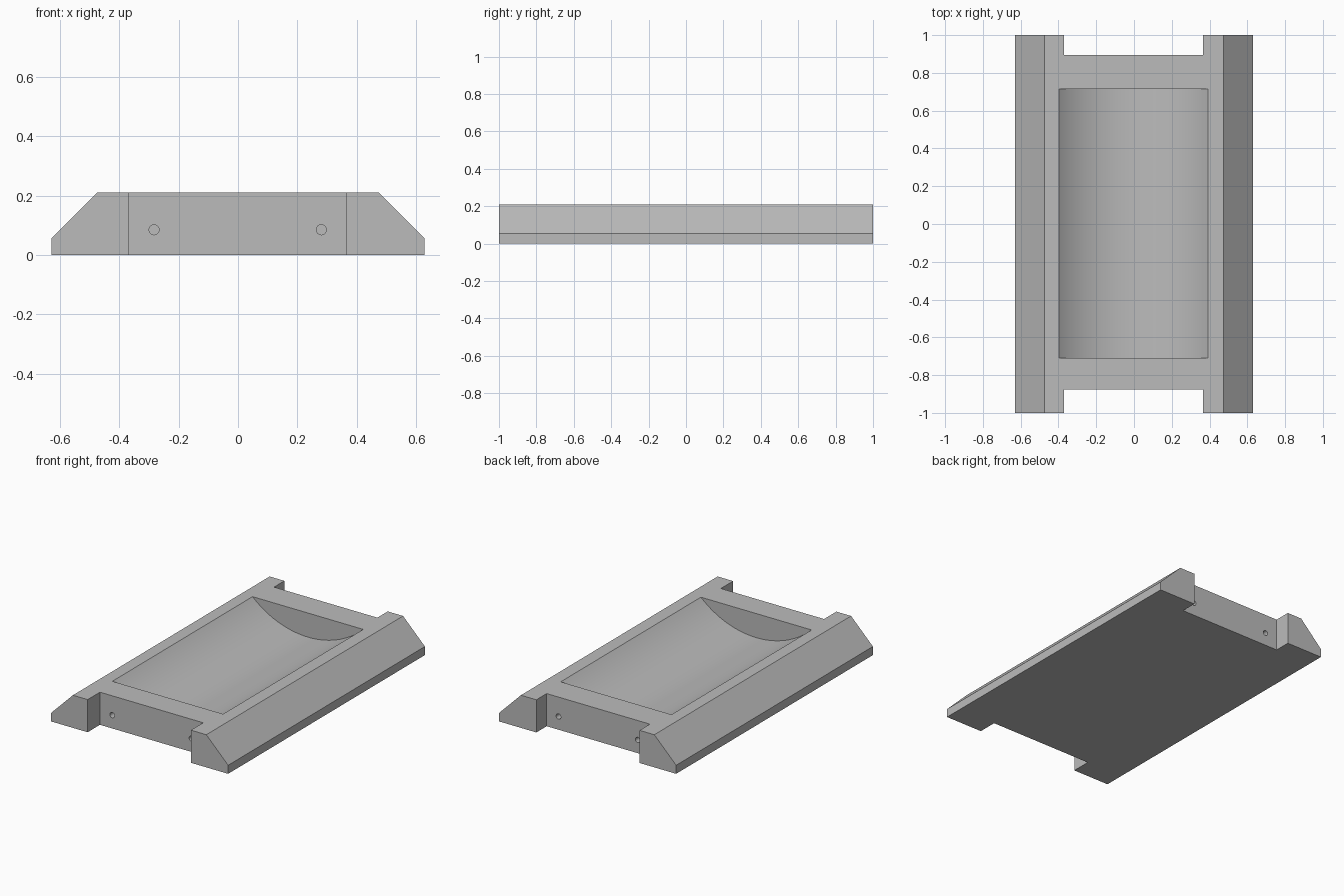
import bpy
import math
from mathutils import Vector

if "Cube" in bpy.data.objects:
    bpy.data.objects.remove(bpy.data.objects["Cube"], do_unlink=True)

LENGTH, HEIGHT = 2.0, 0.21

grey = bpy.data.materials.new("plain grey")
grey.use_nodes = True
colour = (0.5, 0.5, 0.5, 1)
grey.diffuse_color = colour
grey.node_tree.nodes["Principled BSDF"].inputs["Base Color"].default_value = colour


def extrude_profile(name, profile, y0, y1):
    """Prism from a counter-clockwise (x, z) outline running from y0 to y1."""
    n = len(profile)
    verts = [(x, y, z) for y in (y0, y1) for x, z in profile]
    faces = [list(range(n)), list(range(2 * n - 1, n - 1, -1))]
    faces += [[i, i + n, (i + 1) % n + n, (i + 1) % n] for i in range(n)]
    mesh = bpy.data.meshes.new(name)
    mesh.from_pydata(verts, [], faces)
    mesh.materials.append(grey)
    obj = bpy.data.objects.new(name, mesh)
    bpy.context.collection.objects.link(obj)
    return obj


def rectangle(x0, x1, z0, z1):
    return [(x0, z0), (x1, z0), (x1, z1), (x0, z1)]


def circle(cx, cz, r, count=24):
    return [(cx + r * math.cos(math.tau * i / count),
             cz + r * math.sin(math.tau * i / count)) for i in range(count)]


# Bevelled slab
half = [(0.63, 0), (0.63, 0.055), (0.475, HEIGHT)]
outline = half + [(-x, z) for x, z in reversed(half)]
base = extrude_profile("bevelled_base", outline, -LENGTH / 2, LENGTH / 2)

cutters = []

# Notches in both ends
for name, y0, y1 in (("front", -1.1, -0.875), ("back", 0.895, 1.1)):
    cutters.append(extrude_profile(name + "_notch_cutter",
                                   rectangle(-0.37, 0.365, -0.1, 0.4), y0, y1))

# Shallow trough with a circular-arc floor
mid, half_width, sag, steps = -0.003, 0.394, 0.155, 48
radius = (half_width ** 2 + sag ** 2) / (2 * sag)
sweep = math.asin(half_width / radius)
arc = []
for i in range(steps + 1):
    a = sweep * (2 * i / steps - 1)
    arc.append((mid + radius * math.sin(a),
                HEIGHT - sag + radius * (1 - math.cos(a))))
trough = arc + [(mid + half_width, 0.4), (mid - half_width, 0.4)]
cutters.append(extrude_profile("trough_cutter", trough, -0.71, 0.715))

# Small blind holes in the notch walls
for end, y0, y1 in (("front", -0.95, -0.78), ("back", 0.8, 0.95)):
    for side, x in (("right", -0.283), ("left", 0.281)):
        cutters.append(extrude_profile(f"{end}_{side}_hole_cutter",
                                       circle(x, 0.085, 0.017), y0, y1))

# Cut, then remove the cutters
bpy.ops.object.select_all(action="DESELECT")
base.select_set(True)
bpy.context.view_layer.objects.active = base
for cutter in cutters:
    cutter.hide_render = True
    mod = base.modifiers.new(cutter.name, "BOOLEAN")
    mod.operation = "DIFFERENCE"
    mod.solver = "EXACT"
    mod.object = cutter
    bpy.ops.object.modifier_apply(modifier=mod.name)
for cutter in cutters:
    bpy.data.objects.remove(cutter, do_unlink=True)

bpy.ops.object.shade_smooth_by_angle(angle=math.radians(30))
